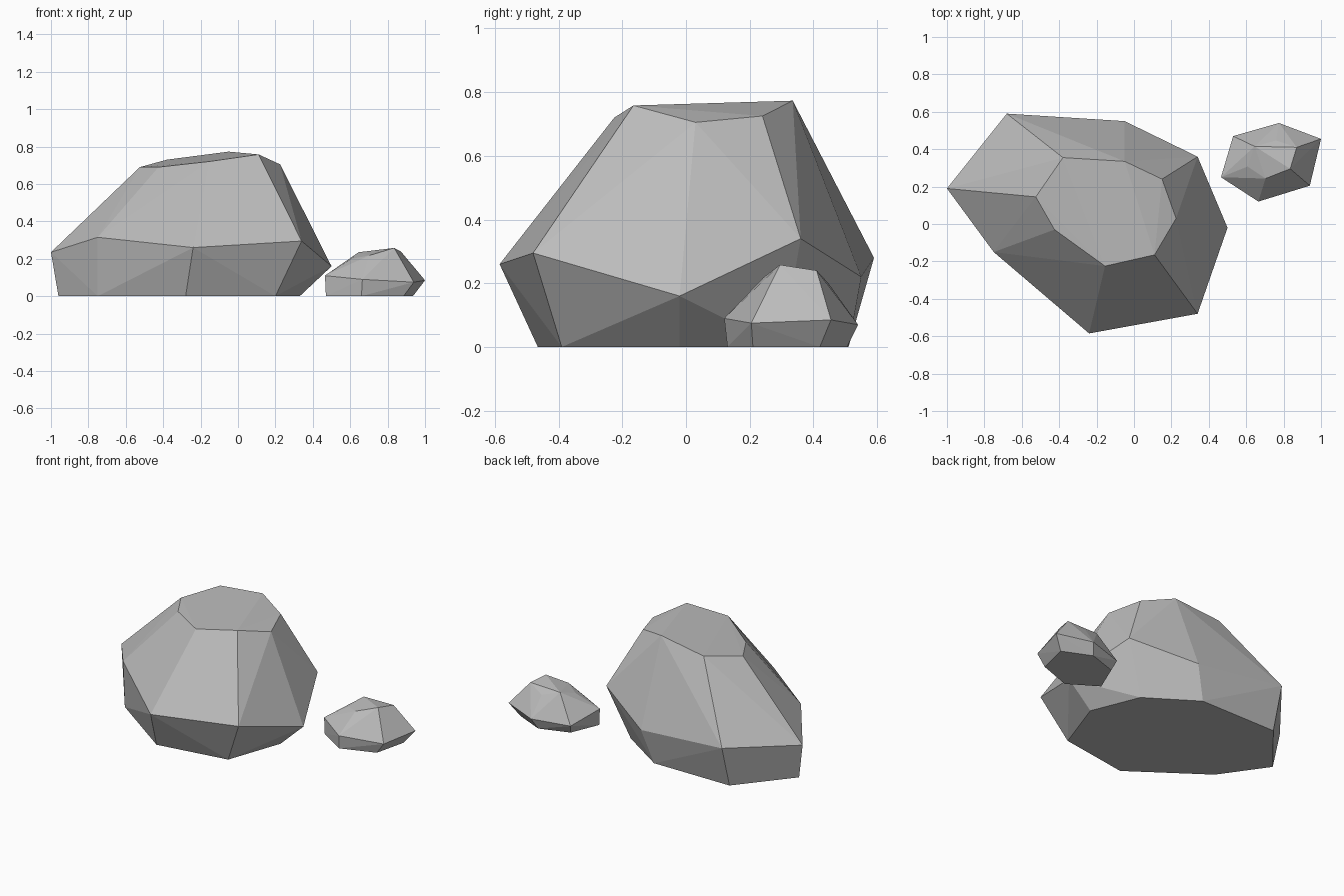
import bpy
import bmesh
from math import radians
from mathutils import Vector

default_cube = bpy.data.objects.get("Cube")
if default_cube:
    bpy.data.objects.remove(default_cube, do_unlink=True)


def make_material(name, colour):
    """One flat colour, shown in the viewport and in a render."""
    material = bpy.data.materials.new(name)
    material.use_nodes = True
    material.diffuse_color = colour
    shader = material.node_tree.nodes["Principled BSDF"]
    shader.inputs["Base Color"].default_value = colour
    shader.inputs["Roughness"].default_value = 0.9
    return material


def make_rock(name, foot, waist, crown, material):
    """Faceted convex rock stretched over three uneven cross-sections."""
    mesh = bpy.data.meshes.new(name)
    bm = bmesh.new()
    for section in (foot, waist, crown):
        for point in section:
            bm.verts.new(Vector(point).to_3d())
    bmesh.ops.convex_hull(bm, input=bm.verts[:], use_existing_faces=False)

    # Merge the triangles of the flat underside into one face
    bmesh.ops.dissolve_limit(bm, angle_limit=radians(0.5),
                             verts=bm.verts[:], edges=bm.edges[:])
    bmesh.ops.recalc_face_normals(bm, faces=bm.faces[:])
    for face in bm.faces:
        face.smooth = False
    bm.to_mesh(mesh)
    bm.free()
    mesh.materials.append(material)
    rock = bpy.data.objects.new(name, mesh)
    bpy.context.collection.objects.link(rock)
    return rock


stone = make_material("stone_grey", (0.5, 0.5, 0.5, 1.0))

# Large boulder: ground outline, widest ring, sloping top ring
make_rock(
    "large_boulder",
    foot=[(-.96, .17), (-.68, .51), (-.12, .51), (.2, .3),
          (.33, -.02), (.2, -.39), (-.28, -.465), (-.75, -.13)],
    waist=[(-1, .19, .235), (-.68, .59, .28), (-.05, .55, .22), (.34, .36, .34),
           (.5, -.02, .16), (.34, -.48, .295), (-.24, -.585, .26), (-.75, -.15, .315)],
    crown=[(-.525, .145, .69), (-.38, .355, .73), (-.05, .335, .773), (.15, .24, .725),
           (.225, .03, .705), (.11, -.165, .758), (-.155, -.225, .72), (-.425, -.03, .69)],
    material=stone,
)

# Small stone lying beside it
make_rock(
    "small_stone",
    foot=[(.47, .25), (.55, .44), (.745, .505), (.935, .42), (.885, .21), (.66, .13)],
    waist=[(.465, .25, .11), (.53, .47, .06), (.775, .54, .07),
           (1, .455, .085), (.94, .205, .075), (.665, .12, .09)],
    crown=[(.607, .307, .2), (.645, .415, .235), (.76, .447, .2),
           (.87, .41, .24), (.835, .295, .258), (.703, .243, .218)],
    material=stone,
)
